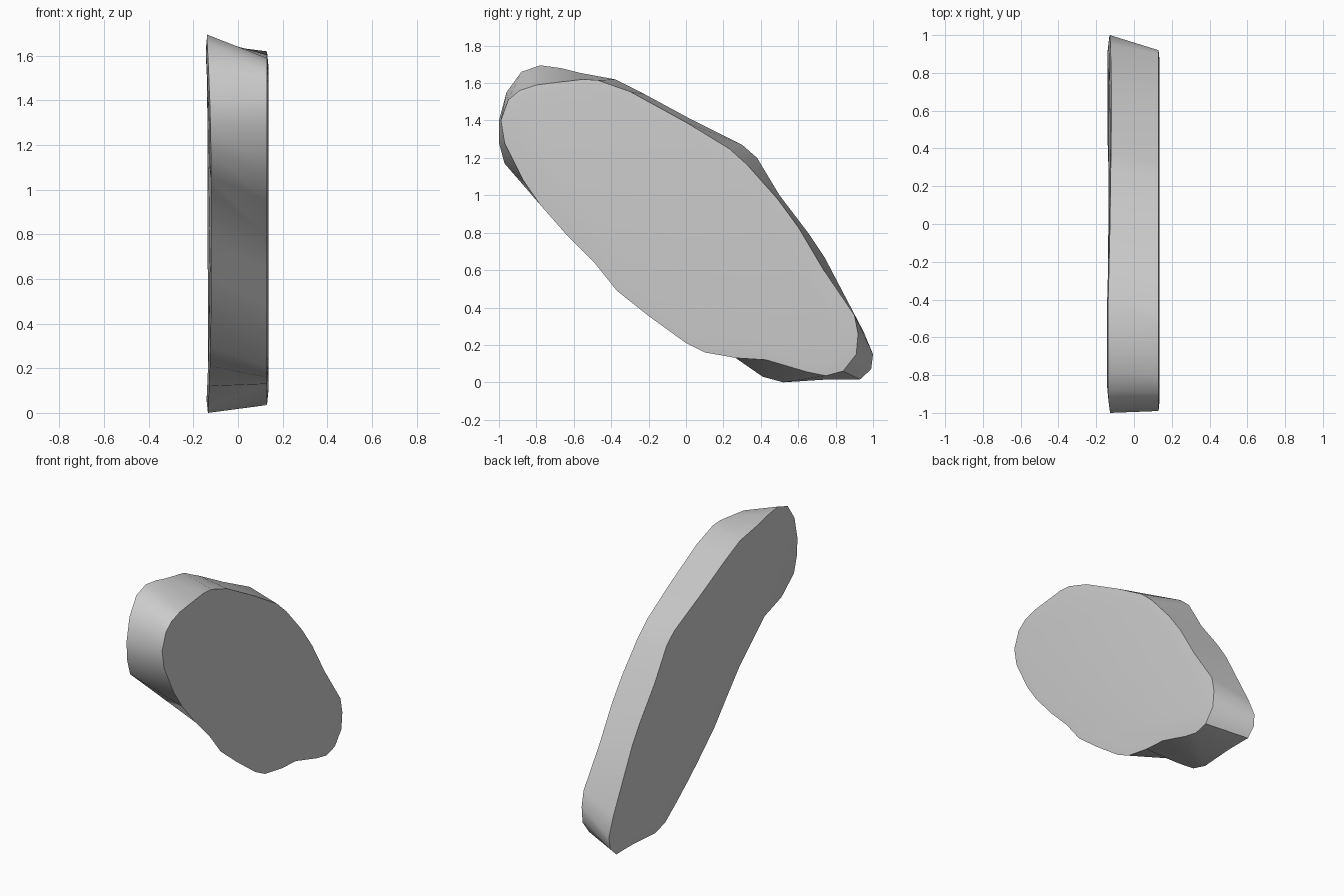
import bpy, bmesh, math

cube = bpy.data.objects.get("Cube")
if cube:
    bpy.data.objects.remove(cube, do_unlink=True)

# Matched outline points in hundredths: y, z on the left face, then y, z on the right face
OUTLINE = [
    (-99, 140, -100, 140), (-95, 151, -96, 155), (-89, 156, -88, 166),
    (-80, 159, -78, 169.5), (-68, 160.5, -67, 168), (-55, 162, -57, 165.5),
    (-47, 161.5, -38, 162), (-30, 155.5, -22, 154), (0, 139, 2, 141),
    (23, 125, 30, 127), (33, 116, 38, 120), (49, 98, 50, 100),
    (60, 83, 66, 79), (73, 61, 74, 67), (90, 36, 95, 27),
    (92, 26, 100, 15), (91, 15, 99, 7), (84, 6, 93, 1.5),
    (75, 3.5, 75, 1.5), (65, 5.5, 52, 0), (43, 12, 41, 3),
    (27, 13, 28, 12), (10, 16, 16, 21), (0, 21, 6, 29),
    (-20, 35.5, -13, 46), (-37, 49, -26, 61), (-49, 64, -40, 77),
    (-64, 79, -66, 100), (-78, 95, -84, 106), (-87, 108, -97, 117),
    (-97, 128, -100, 128),
]
LEFT_X = 0.13
RIGHT_X = -0.12


def flare(z):
    """Small outward lean of the right face at the top and bottom ends."""
    return 0.018 * min(1.0, abs(z - 0.8) / 0.85) ** 3


def make_slab(name, material):
    bm = bmesh.new()
    left, right = [], []
    for ly, lz, ry, rz in OUTLINE:
        left.append(bm.verts.new((LEFT_X, ly / 100, lz / 100)))
        right.append(bm.verts.new((RIGHT_X - flare(rz / 100), ry / 100, rz / 100)))
    # Broad faces
    caps = [bm.faces.new(left), bm.faces.new(right)]
    # Rim joining the two outlines
    n = len(left)
    for i in range(n):
        j = (i + 1) % n
        bm.faces.new((left[i], left[j], right[j], right[i]))
    bmesh.ops.recalc_face_normals(bm, faces=bm.faces)
    # Slight bulge on each broad face
    for cap in caps:
        bmesh.ops.inset_individual(bm, faces=[cap], thickness=0.06, depth=0.006)
    mesh = bpy.data.meshes.new(name)
    bm.to_mesh(mesh)
    bm.free()
    mesh.materials.append(material)
    obj = bpy.data.objects.new(name, mesh)
    bpy.context.collection.objects.link(obj)
    return obj


# Plain grey stone
grey = bpy.data.materials.new("pale_grey")
grey.use_nodes = True
colour = (0.6, 0.6, 0.6, 1)
grey.diffuse_color = colour
grey.node_tree.nodes["Principled BSDF"].inputs["Base Color"].default_value = colour

slab = make_slab("stone_slab", grey)
bpy.ops.object.select_all(action="DESELECT")
slab.select_set(True)
bpy.context.view_layer.objects.active = slab
bpy.ops.object.shade_smooth_by_angle(angle=math.radians(35))
